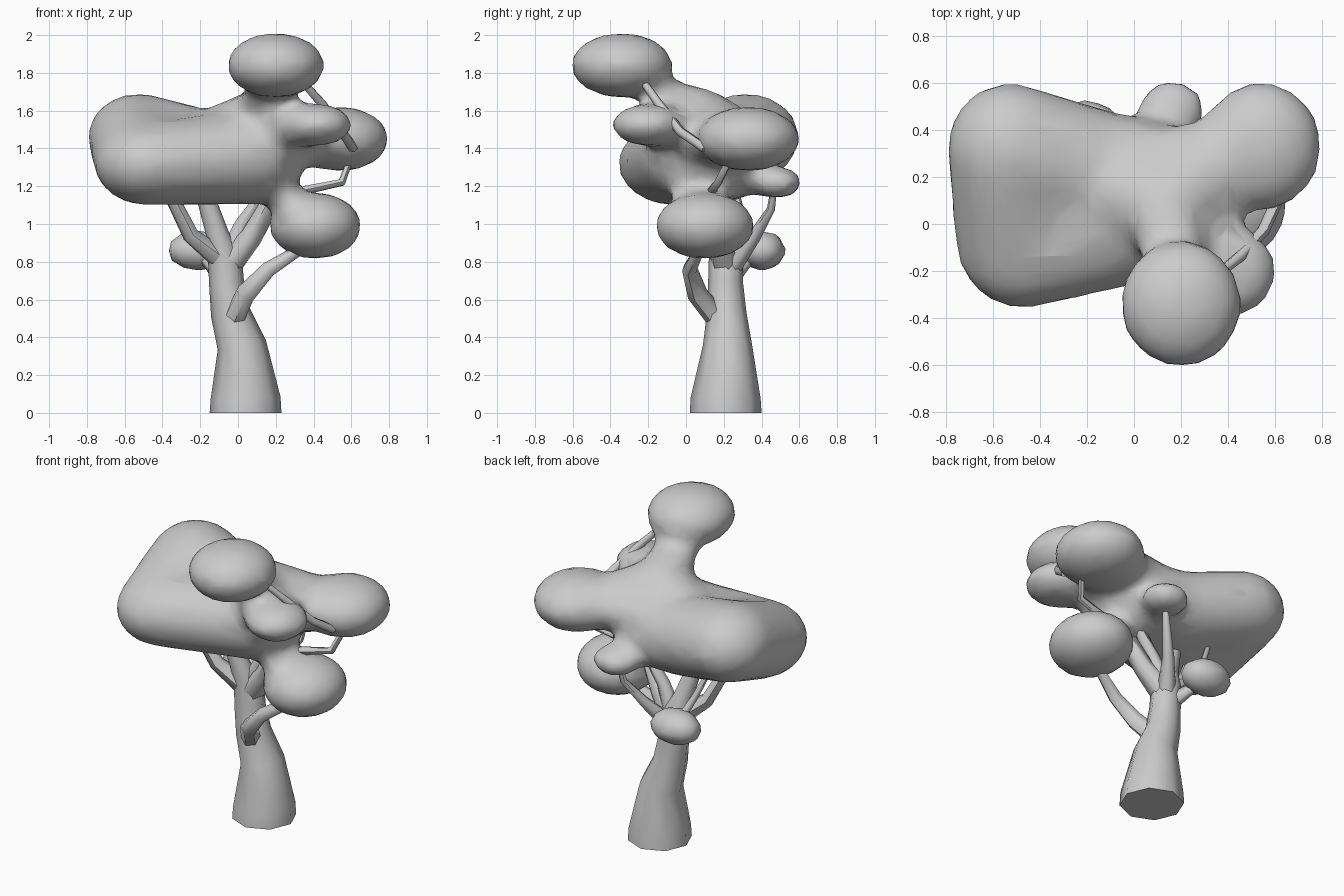
import bpy, bmesh, math
from mathutils import Vector


def sphere_points(centre, radii, n=110):
    pts = []
    for i in range(n):
        z = 1 - 2 * (i + 0.5) / n
        r, a = math.sqrt(1 - z * z), i * 2.39996
        pts.append(Vector((centre[0] + radii[0] * r * math.cos(a),
                           centre[1] + radii[1] * r * math.sin(a),
                           centre[2] + radii[2] * z)))
    return pts


def foliage(name, groups, iterations=11):
    # each group is the hull around its blobs; all groups are fused and relaxed
    bm = bmesh.new()
    for group in groups:
        verts = [bm.verts.new(p) for b in group for p in sphere_points(*b)]
        bmesh.ops.convex_hull(bm, input=verts)
    bmesh.ops.delete(bm, geom=[v for v in bm.verts if not v.link_faces], context='VERTS')
    bmesh.ops.recalc_face_normals(bm, faces=bm.faces)
    me = bpy.data.meshes.new(name)
    bm.to_mesh(me)
    bm.free()
    ob = bpy.data.objects.new(name, me)
    bpy.context.collection.objects.link(ob)
    rm = ob.modifiers.new("fuse", 'REMESH')
    rm.mode, rm.voxel_size, rm.use_smooth_shade = 'VOXEL', 0.035, True
    sm = ob.modifiers.new("relax", 'SMOOTH')
    sm.factor, sm.iterations = 0.5, iterations
    dc = ob.modifiers.new("simplify", 'DECIMATE')
    dc.ratio = 0.25
    return ob


def limb(name, points, res=1):
    # points are x, y, z, radius
    cu = bpy.data.curves.new(name, 'CURVE')
    cu.dimensions, cu.bevel_depth, cu.bevel_resolution = '3D', 1.0, res
    cu.use_fill_caps = True
    sp = cu.splines.new('POLY')
    sp.points.add(len(points) - 1)
    for p, (x, y, z, r) in zip(sp.points, points):
        p.co, p.radius = (x, y, z, 1), r
    sp.use_smooth = True
    ob = bpy.data.objects.new(name, cu)
    bpy.context.collection.objects.link(ob)
    bpy.context.view_layer.objects.active = ob
    bpy.ops.object.select_all(action='DESELECT')
    ob.select_set(True)
    bpy.ops.object.convert(target='MESH')
    bpy.ops.object.shade_smooth_by_angle(angle=math.radians(60))


# canopy blobs: centre, radii
left_up = ((-0.53, 0.32, 1.46), (0.27, 0.285, 0.235))
left_low = ((-0.48, -0.06, 1.32), (0.285, 0.305, 0.225))
bridge = ((-0.15, 0.21, 1.36), (0.24, 0.28, 0.24))
hub = ((0.08, 0.10, 1.36), (0.28, 0.34, 0.26))
hub_top = ((0.13, 0.08, 1.56), (0.18, 0.18, 0.16))
neck = ((0.16, -0.10, 1.66), (0.14, 0.10, 0.11))
top = ((0.20, -0.34, 1.84), (0.265, 0.275, 0.175))
front_right = ((0.42, -0.20, 1.525), (0.19, 0.20, 0.115))
front_root = ((0.17, -0.05, 1.52), (0.12, 0.12, 0.12))
back_right = ((0.54, 0.33, 1.45), (0.265, 0.28, 0.175))
back_mid = ((0.38, 0.25, 1.45), (0.2, 0.2, 0.15))
right_web = ((0.33, 0.07, 1.45), (0.14, 0.14, 0.12))
low_right = ((0.41, 0.10, 0.99), (0.25, 0.27, 0.18))
low_root = ((0.24, 0.07, 1.16), (0.10, 0.15, 0.09))
back_small = ((0.16, 0.48, 1.22), (0.15, 0.14, 0.09))
back_small_root = ((0.07, 0.28, 1.28), (0.15, 0.14, 0.13))

foliage("canopy", [
    [left_up, bridge], [left_up, left_low],
    [left_low, ((-0.15, 0.08, 1.34), (0.25, 0.3, 0.24))],
    [left_low, hub], [bridge, hub], [hub, hub_top], [hub_top, neck],
    # shoulders between hub and lobes
    [hub_top, ((-0.2, 0.17, 1.45), (0.17, 0.2, 0.13)), back_mid],
    [right_web, back_mid, front_root], [back_mid, ((0.48, 0.31, 1.45), (0.24, 0.25, 0.16))],
    [neck, ((0.19, -0.22, 1.76), (0.15, 0.1, 0.1))], [top],
    [front_root, front_right], [back_right],
    [low_root, ((0.32, 0.08, 1.05), (0.12, 0.16, 0.1))], [low_right],
    [back_small_root, ((0.14, 0.42, 1.23), (0.12, 0.1, 0.08))], [back_small],
    [back_small_root, bridge],
])
foliage("small_leaf_clump", [[((-0.21, 0.405, 0.86), (0.17, 0.125, 0.11))]], 4)

# trunk
limb("trunk", [(0.04, 0.21, 0, 0.19), (0.04, 0.21, 0.08, 0.185), (0.02, 0.22, 0.36, 0.13),
               (-0.04, 0.215, 0.53, 0.105), (-0.06, 0.21, 0.68, 0.093),
               (-0.07, 0.21, 0.82, 0.09), (-0.11, 0.18, 0.95, 0.06), (-0.19, 0.14, 1.2, 0.045)], 2)

# branches
limb("branch_low_right", [(-0.03, 0.18, 0.48, 0.06), (0.04, 0.06, 0.63, 0.055),
                          (0.16, 0.02, 0.76, 0.042), (0.32, 0.07, 0.86, 0.03), (0.42, 0.1, 0.95, 0.025)])
limb("branch_left", [(-0.07, 0.2, 0.8, 0.065), (-0.25, 0.14, 0.94, 0.045), (-0.38, 0.08, 1.2, 0.035)])
limb("branch_centre", [(-0.06, 0.21, 0.78, 0.08), (0.07, 0.17, 0.93, 0.06), (0.2, 0.12, 1.16, 0.05)])
limb("branch_inner", [(-0.05, 0.21, 0.83, 0.06), (0.02, 0.2, 1.0, 0.04), (0.15, 0.2, 1.18, 0.03)])
limb("branch_back", [(-0.06, 0.22, 0.75, 0.06), (0.04, 0.36, 0.93, 0.035),
                     (0.13, 0.45, 1.08, 0.022), (0.16, 0.47, 1.22, 0.015)])
limb("branch_clump", [(-0.08, 0.24, 0.72, 0.05), (-0.22, 0.38, 0.86, 0.02)])
limb("twig_clump", [(-0.22, 0.37, 0.9, 0.025), (-0.27, 0.3, 1.02, 0.02), (-0.35, 0.26, 1.2, 0.015)])
limb("twig_right", [(0.2, 0.16, 1.1, 0.03), (0.36, 0.14, 1.18, 0.026),
                    (0.55, 0.17, 1.22, 0.022), (0.6, 0.24, 1.36, 0.018)])
limb("twig_upper", [(0.61, 0.1, 1.4, 0.026), (0.55, -0.03, 1.49, 0.026),
                    (0.45, -0.14, 1.63, 0.024), (0.3, -0.26, 1.8, 0.018)])
